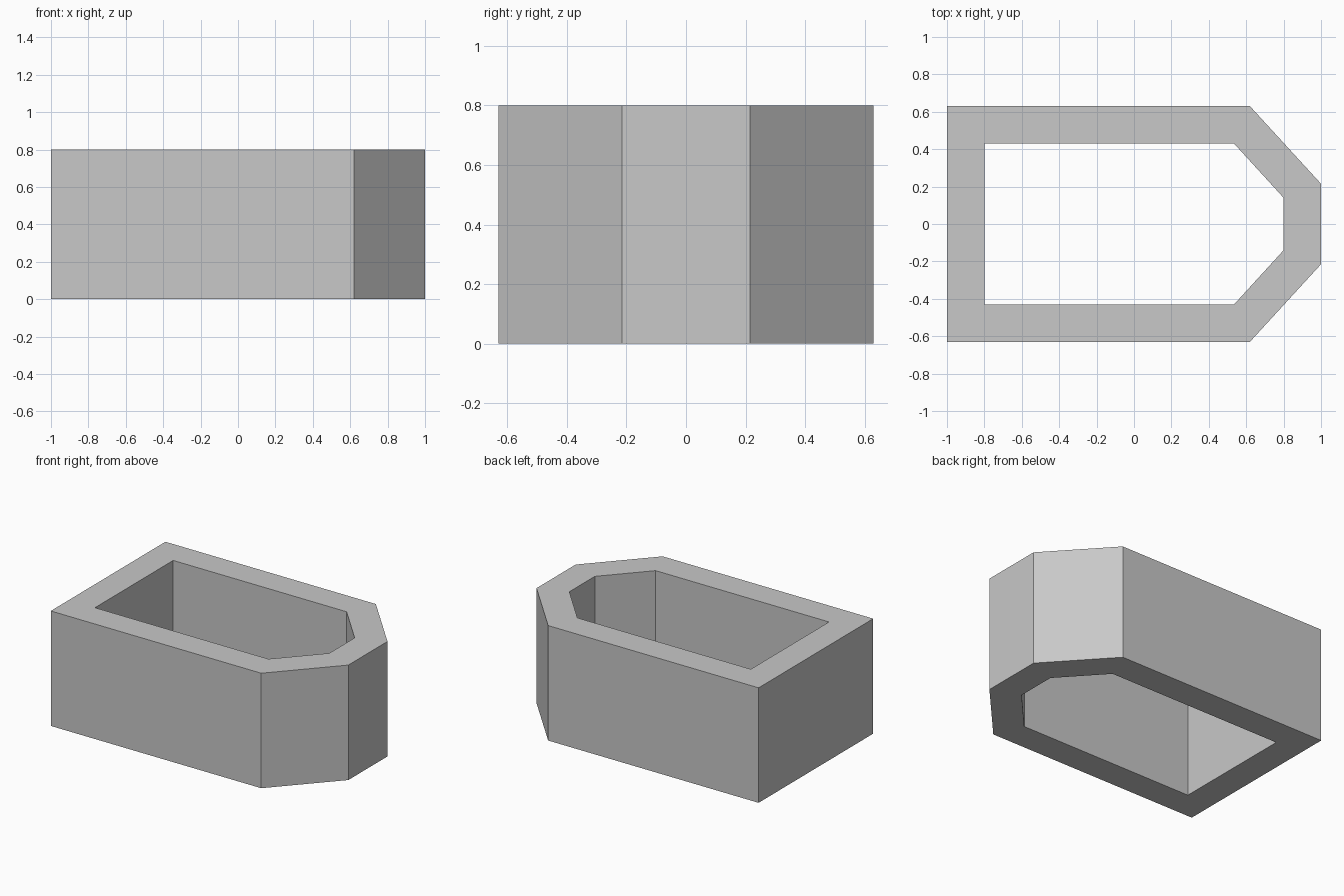
import bpy
import bmesh

HEIGHT = 0.8

cube = bpy.data.objects.get("Cube")
if cube:
    bpy.data.objects.remove(cube, do_unlink=True)

# Plain grey material
grey = bpy.data.materials.new("plain_grey")
grey.use_nodes = True
colour = (0.58, 0.58, 0.58, 1.0)
grey.diffuse_color = colour
grey.node_tree.nodes["Principled BSDF"].inputs["Base Color"].default_value = colour


def mirrored_outline(half):
    """Close a half outline (y > 0) by mirroring it across the x axis."""
    return [(x, -y) for x, y in half] + [(x, y) for x, y in reversed(half)]


# Rectangular outline with two chamfered corners at the +x end
outer = mirrored_outline([(-1.0, 0.63), (0.62, 0.63), (1.0, 0.215)])
inner = mirrored_outline([(-0.8, 0.43), (0.535, 0.43), (0.8, 0.14)])

# Wall ring: both outlines at both heights, joined by quads
bm = bmesh.new()


def ring(outline, z):
    return [bm.verts.new((x, y, z)) for x, y in outline]


loops = [ring(outer, 0), ring(outer, HEIGHT), ring(inner, HEIGHT), ring(inner, 0)]
count = len(outer)
for a, b in zip(loops, loops[1:] + loops[:1]):
    for i in range(count):
        j = (i + 1) % count
        bm.faces.new((a[i], a[j], b[j], b[i]))
bmesh.ops.recalc_face_normals(bm, faces=bm.faces)

mesh = bpy.data.meshes.new("chamfered_wall_ring")
bm.to_mesh(mesh)
bm.free()
mesh.materials.append(grey)
wall = bpy.data.objects.new("chamfered_wall_ring", mesh)
bpy.context.collection.objects.link(wall)
